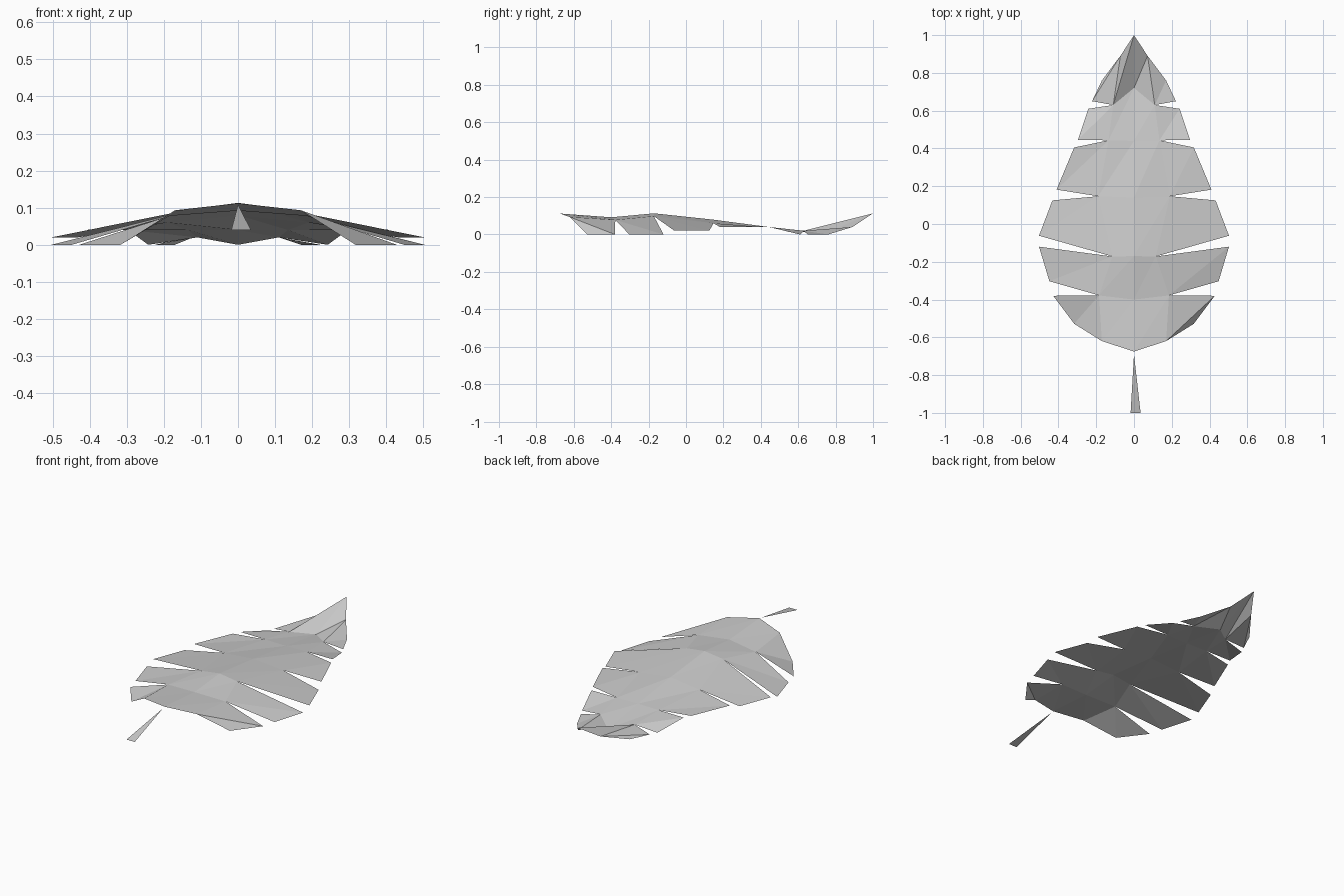
import bpy
import bmesh

cube = bpy.data.objects.get("Cube")
if cube:
    bpy.data.objects.remove(cube, do_unlink=True)

grey = bpy.data.materials.new("leaf grey")
grey.use_nodes = True
grey.diffuse_color = (0.6, 0.6, 0.6, 1)
grey.node_tree.nodes["Principled BSDF"].inputs["Base Color"].default_value = (0.6, 0.6, 0.6, 1)

# Midrib points (y, z) from stem end to tip
midrib = [(-.675, .112), (-.4, .092), (-.17, .113), (.14, .08), (.44, .04), (.72, 0), (1, .113)]
# Notch points (x, y, z) beside each midrib point
notches = [(.17, -.62, .093), (.185, -.378, .078), (.115, -.172, .098), (.19, .147, .06),
           (.135, .443, .04), (.11, .63, .02), (.072, .89, .04)]
# Lobe ends: lower corner, upper corner
lobes = [((.317, -.528, 0), (.428, -.38, 0)), ((.448, -.303, 0), (.503, -.12, 0)),
         ((.503, -.062, .02), (.432, .125, .02)), ((.41, .182, .04), (.317, .405, .04)),
         ((.297, .445, .04), (.242, .61, 0)), ((.222, .65, 0), (.17, .76, 0))]


def make_object(name, bm):
    mesh = bpy.data.meshes.new(name)
    bm.to_mesh(mesh)
    bm.free()
    mesh.materials.append(grey)
    obj = bpy.data.objects.new(name, mesh)
    bpy.context.collection.objects.link(obj)
    return obj


def add_panel(bm, side, in_lo, out_lo, out_hi, in_hi):
    """Two triangles, creased the same way across the whole leaf."""
    a, b, c, d = [(x * side, y, z) for x, y, z in (in_lo, out_lo, out_hi, in_hi)]
    triangles = [(a, b, c), (a, c, d)] if side > 0 else [(b, a, d), (b, d, c)]
    for tri in triangles:
        face = bm.faces.new([bm.verts.new(p) for p in tri])
        face.normal_update()
        if face.normal.z < 0:
            face.normal_flip()


# Leaf blade: inner panels along the midrib and a lobe outside each
bm = bmesh.new()
for side in (1, -1):
    for i, (low, high) in enumerate(lobes):
        centre_lo, centre_hi = (0, *midrib[i]), (0, *midrib[i + 1])
        add_panel(bm, side, centre_lo, notches[i], notches[i + 1], centre_hi)
        add_panel(bm, side, notches[i], low, high, notches[i + 1])
bmesh.ops.remove_doubles(bm, verts=bm.verts, dist=0.0005)
make_object("leaf_blade", bm)

# Stem: one flat tapering triangle
bm = bmesh.new()
bm.faces.new([bm.verts.new(p) for p in ((-.018, -1, .04), (.035, -1, .04), (0, -.69, .108))])
make_object("stem", bm)
